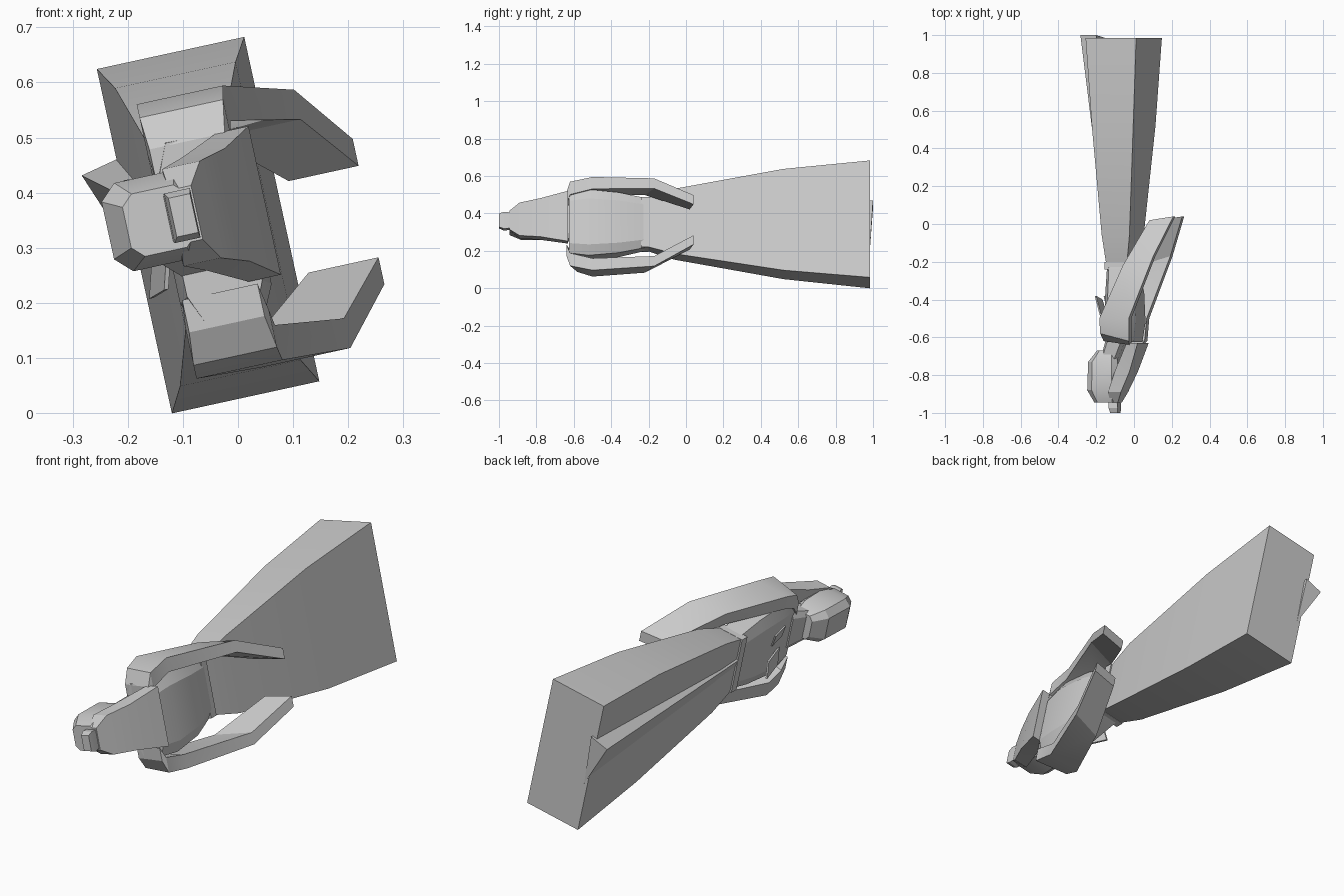
import bpy, bmesh
from mathutils import Vector

old = bpy.data.objects.get("Cube")
if old:
    bpy.data.objects.remove(old)

grey = bpy.data.materials.new("plain grey")
grey.use_nodes = True
colour = (0.6, 0.6, 0.6, 1)
grey.diffuse_color = colour
grey.node_tree.nodes["Principled BSDF"].inputs["Base Color"].default_value = colour

# Body frame: the figure lies along y, rolled about that axis.
# u points out of the chest, v points to the upper arm.
ORIGIN = Vector((-0.045, 0, 0.345))
U = Vector((0.977, 0, 0.213))
V = Vector((-0.213, 0, 0.977))


def place(u, v, y):
    p = ORIGIN + U * u + V * v
    p.y = y
    return p


def loft(name, rings):
    """Skin a closed tube through rings of (u, v, y) points."""
    bm = bmesh.new()
    loops = [[bm.verts.new(place(*p)) for p in ring] for ring in rings]
    n = len(loops[0])
    for a, b in zip(loops, loops[1:]):
        for i in range(n):
            j = (i + 1) % n
            bm.faces.new((a[i], a[j], b[j], b[i]))
    bm.faces.new(loops[0])
    bm.faces.new(loops[-1])
    bmesh.ops.recalc_face_normals(bm, faces=bm.faces)
    mesh = bpy.data.meshes.new(name)
    bm.to_mesh(mesh)
    bm.free()
    mesh.materials.append(grey)
    obj = bpy.data.objects.new(name, mesh)
    bpy.context.collection.objects.link(obj)
    bpy.ops.object.select_all(action="DESELECT")
    obj.select_set(True)
    bpy.context.view_layer.objects.active = obj
    bpy.ops.object.shade_smooth_by_angle(angle=0.4)
    return obj


def box_ring(y, u, v, hu, hv, cut=0.0):
    """Rectangle, or an octagon when the corners are cut."""
    if not cut:
        return [(u + a * hu, v + b * hv, y)
                for a, b in ((-1, -1), (1, -1), (1, 1), (-1, 1))]
    c, d = hu * (1 - cut), hv * (1 - cut)
    pts = ((-hu, -d), (-c, -hv), (c, -hv), (hu, -d),
           (hu, d), (c, hv), (-c, hv), (-hu, d))
    return [(u + a, v + b, y) for a, b in pts]


# Long flared skirt
loft("skirt", [box_ring(*s) for s in (
    (-0.22, -0.02, 0.0, 0.055, 0.13),
    (-0.06, -0.015, 0.0, 0.075, 0.178),
    (0.52, -0.01, 0.0, 0.112, 0.277),
    (0.985, -0.01, -0.002, 0.137, 0.32))])

# Folded train down the back of the skirt
loft("skirt_train", [
    [(-0.07, -0.03, -0.2), (-0.085, 0.03, -0.2), (-0.07, 0.04, -0.2)],
    [(-0.13, -0.09, 0.985), (-0.215, 0.135, 1.0), (-0.125, 0.155, 1.0)]])

# Waistband
loft("waistband", [box_ring(y, -0.02, 0, 0.064, 0.137) for y in (-0.24, -0.2)])

# Bodice
loft("torso", [box_ring(*s, 0.3) for s in (
    (-0.2, -0.02, 0, 0.058, 0.132),
    (-0.36, -0.005, -0.005, 0.08, 0.165),
    (-0.52, -0.005, -0.005, 0.085, 0.18),
    (-0.625, -0.005, -0.005, 0.07, 0.165))])

# Neck
loft("neck", [box_ring(-0.6, -0.03, 0.01, 0.055, 0.1, 0.3),
              box_ring(-0.74, -0.085, 0.02, 0.045, 0.065, 0.3)])

# Head, tipped back
loft("head", [box_ring(*s, 0.35) for s in (
    (-0.67, -0.09, 0.025, 0.05, 0.06),
    (-0.73, -0.105, 0.027, 0.08, 0.082),
    (-0.88, -0.105, 0.027, 0.085, 0.082),
    (-0.945, -0.095, 0.025, 0.06, 0.058))])

# Small block on top of the head
loft("head_block", [box_ring(-0.93, -0.055, 0.025, 0.024, 0.042),
                    box_ring(-0.975, -0.052, 0.025, 0.024, 0.046),
                    box_ring(-1.0, -0.05, 0.025, 0.02, 0.036)])

# Wide flap running from the head down to the chest
loft("chest_flap", [box_ring(*s) for s in (
    (-0.945, -0.045, 0.025, 0.02, 0.05),
    (-0.89, -0.035, 0.025, 0.035, 0.09),
    (-0.78, 0.01, 0.023, 0.04, 0.105),
    (-0.63, 0.07, 0.02, 0.03, 0.138))])

# Bent sleeves: back (u, y), front (u, y), inner v, outer v, sideways shift
SLEEVE = (
    ((-0.085, -0.62), (0.055, -0.64), 0.11, 0.17, -0.015),
    ((-0.09, -0.58), (0.065, -0.62), 0.16, 0.23, -0.015),
    ((-0.09, -0.5), (0.07, -0.5), 0.19, 0.255, -0.015),
    ((0.03, -0.22), (0.195, -0.17), 0.185, 0.24, -0.035),
    ((0.15, 0.02), (0.28, 0.04), 0.085, 0.135, -0.04))

for name, side in (("upper_sleeve", 1), ("lower_sleeve", -1)):
    rings = []
    for (ub, yb), (uf, yf), inner, outer, shift in SLEEVE:
        a, b = shift + side * inner, shift + side * outer
        rings.append([(ub, a, yb), (uf, a, yf), (uf, b, yf), (ub, b, yb)])
    loft(name, rings)

# Thin bow loops standing off the back
for name, side in (("upper_bow_loop", 1), ("lower_bow_loop", -1)):
    loft(name, [
        [(u, side * 0.03, -0.52), (u - 0.02, side * 0.1, -0.5),
         (u - 0.05, side * 0.11, -0.38), (u - 0.03, side * 0.04, -0.4)]
        for u in (-0.085, -0.093)])
